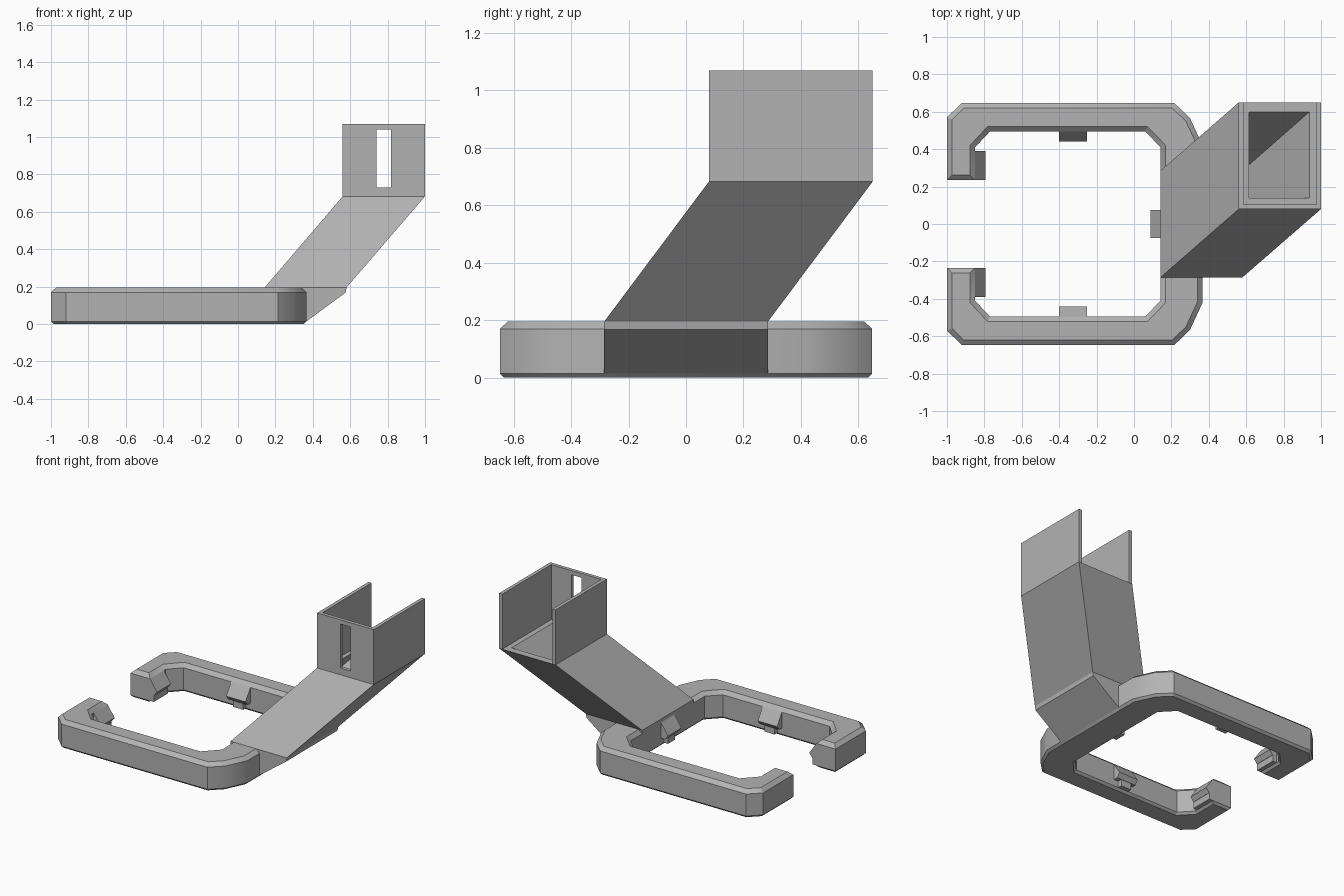
import bpy, bmesh, math
from mathutils import Vector

cube = bpy.data.objects.get("Cube")
if cube:
    bpy.data.objects.remove(cube, do_unlink=True)

GREY = (0.45, 0.45, 0.45, 1)
mat = bpy.data.materials.new("plain grey")
mat.use_nodes = True
mat.diffuse_color = GREY
mat.node_tree.nodes["Principled BSDF"].inputs["Base Color"].default_value = GREY


def loft(name, loops, closed=False, smooth=False):
    """Skin a series of equal-length point loops, capped or joined end to start."""
    bm = bmesh.new()
    rings = [[bm.verts.new(p) for p in loop] for loop in loops]
    pairs = list(zip(rings, rings[1:]))
    if closed:
        pairs.append((rings[-1], rings[0]))
    else:
        bm.faces.new(rings[0])
        bm.faces.new(rings[-1])
    for a, b in pairs:
        for i in range(len(a)):
            j = (i + 1) % len(a)
            bm.faces.new((a[i], a[j], b[j], b[i]))
    bmesh.ops.recalc_face_normals(bm, faces=bm.faces)
    mesh = bpy.data.meshes.new(name)
    bm.to_mesh(mesh)
    bm.free()
    mesh.materials.append(mat)
    obj = bpy.data.objects.new(name, mesh)
    bpy.context.collection.objects.link(obj)
    if smooth:
        bpy.ops.object.select_all(action='DESELECT')
        obj.select_set(True)
        bpy.context.view_layer.objects.active = obj
        bpy.ops.object.shade_smooth_by_angle(angle=math.radians(30))
    return obj


def rect(x0, x1, y0, y1, z):
    return [(x0, y0, z), (x1, y0, z), (x1, y1, z), (x0, y1, z)]


def upright(x0, x1, z0, z1, y):
    return [(x0, y, z0), (x1, y, z0), (x1, y, z1), (x0, y, z1)]


def inset(points, d):
    """Mitred inset of a clockwise outline."""
    result = []
    for i, p in enumerate(points):
        p = Vector(p)
        a = (p - Vector(points[i - 1])).normalized()
        b = (Vector(points[(i + 1) % len(points)]) - p).normalized()
        na, nb = Vector((a.y, -a.x)), Vector((b.y, -b.x))
        result.append(p + (na + nb) * d / (1 + na.dot(nb)))
    return result


# Open frame: half outlines, mirrored front to back
outer = [(-1, .235), (-1, .57), (-.92, .648), (.215, .648), (.3, .565), (.367, .42)]
inner = [(.142, .41), (.06, .495), (-.77, .495), (-.85, .41), (-.85, .235)]


def flip(points):
    return [(x, -y) for x, y in reversed(points)]


outline = outer + flip(outer) + flip(inner) + inner
layers = [(0, .015), (.015, 0), (.17, 0), (.195, .027)]
loft("frame", [[(p.x, p.y, z) for p in inset(outline, d)] for z, d in layers], smooth=True)


# Snap clips: a wedge on the wall with a rib below it
def clip(name, origin, outward, width, rib_width):
    origin, out = Vector(origin), Vector(outward)
    side = Vector((-out.y, out.x))
    wedge = [(-.02, .17), (0, .17), (.055, .09), (.032, .06), (-.02, .06)]
    rib = [(-.02, .07), (.03, .07), (.03, .015), (-.02, .015)]
    for part, profile, w in (("wedge", wedge, width), ("rib", rib, rib_width)):
        loops = []
        for s in (-w / 2, w / 2):
            flat = [origin + out * u + side * s for u, _ in profile]
            loops.append([(p.x, p.y, z) for p, (_, z) in zip(flat, profile)])
        loft(f"{name}_{part}", loops)


for label, s in (("back", 1), ("front", -1)):
    clip(f"{label}_side_clip", (-.325, s * .495), (0, -s), .15, .08)
    clip(f"{label}_end_clip", (-.85, s * .313), (1, 0), .155, .155)
clip("arm_clip", (.142, 0), (-1, 0), .15, .08)

# Gusset joining the frame to the arm
gusset = [(.142, .195), (.58, .195), (.575, .168), (.367, .015), (.142, .015)]
loft("gusset", [[(x, y, z) for x, z in gusset] for y in (-.285, .285)])

# Slanted hollow arm: outside skin up, rim across, channel back down
loft("slanted_arm", [
    rect(.142, .58, -.285, .285, .195),
    rect(.56, 1, .08, .65, .683),
    rect(.615, .938, .14, .6, .683),
    rect(.21, .533, -.216, .244, .215),
])

# Holder: slotted front wall and two side walls, open at the back
T = .025
loft("holder_front_wall", [
    upright(.56, 1, .683, 1.07, .08),
    upright(.56, 1, .683, 1.07, .08 + T),
    upright(.74, .818, .73, 1.04, .08 + T),
    upright(.74, .818, .73, 1.04, .08),
], closed=True)
for label, x in (("right", .56), ("left", 1 - T)):
    loft(f"holder_{label}_wall", [rect(x, x + T, .08 + T, .65, z) for z in (.683, 1.07)])
